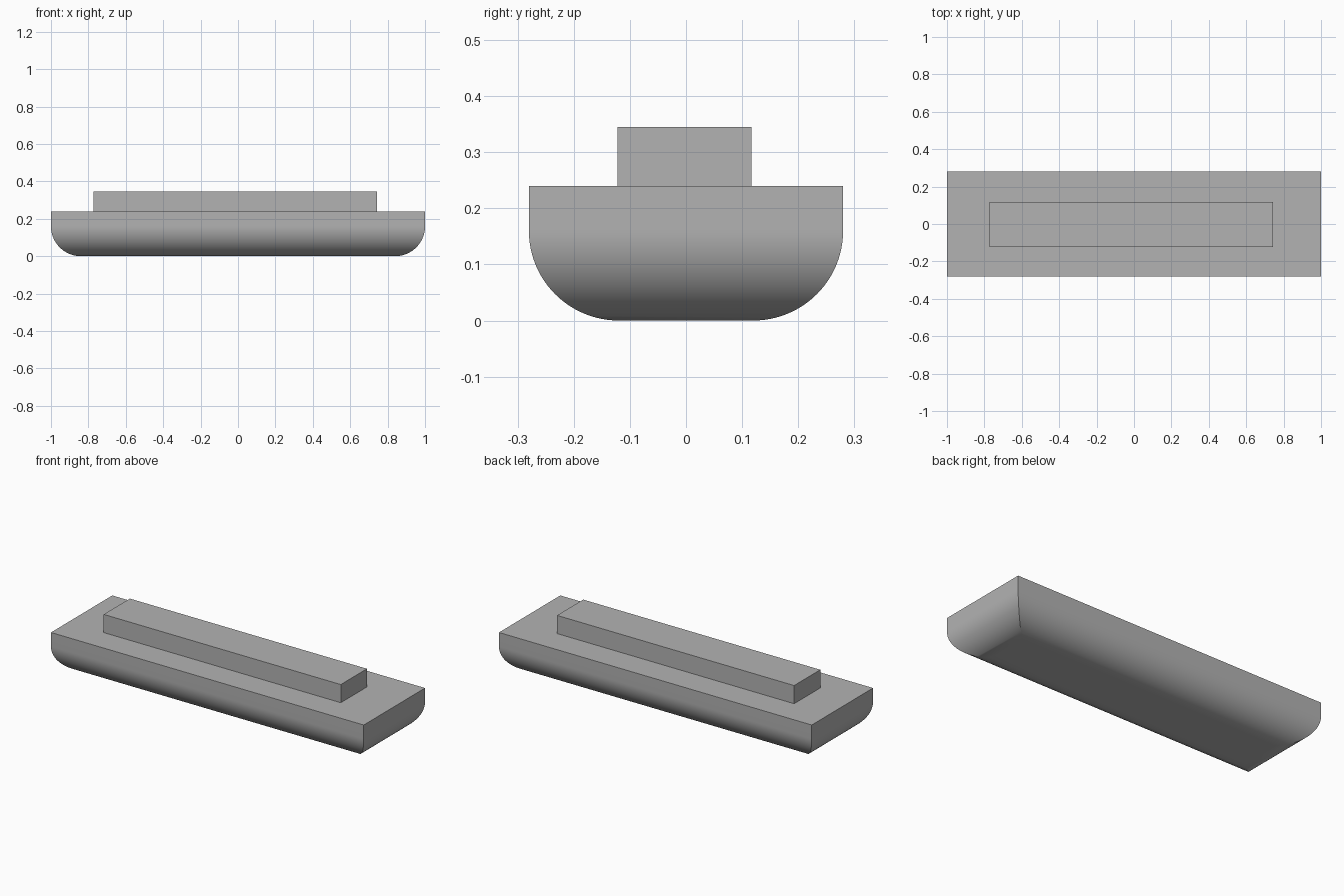
import bpy, bmesh, math

cube = bpy.data.objects.get("Cube")
if cube:
    bpy.data.objects.remove(cube, do_unlink=True)

# One plain grey for everything
grey = bpy.data.materials.new("grey")
grey.use_nodes = True
colour = (0.45, 0.45, 0.45, 1)
grey.diffuse_color = colour
grey.node_tree.nodes["Principled BSDF"].inputs["Base Color"].default_value = colour


def add_object(name, bm):
    bmesh.ops.recalc_face_normals(bm, faces=bm.faces)
    mesh = bpy.data.meshes.new(name)
    bm.to_mesh(mesh)
    bm.free()
    mesh.materials.append(grey)
    obj = bpy.data.objects.new(name, mesh)
    bpy.context.collection.objects.link(obj)
    return obj


def rectangle(bm, half_x, half_y, z):
    corners = ((-1, -1), (1, -1), (1, 1), (-1, 1))
    return [bm.verts.new((sx * half_x, sy * half_y, z)) for sx, sy in corners]


# Hull: stacked rectangles following a quarter-round bilge, mitred at the corners
HALF_LENGTH, HALF_WIDTH, DECK, RADIUS, STEPS = 1.0, 0.28, 0.24, 0.16, 24
bm = bmesh.new()
rings = [rectangle(bm, HALF_LENGTH, HALF_WIDTH, DECK)]
for i in range(STEPS + 1):
    angle = math.pi / 2 * i / STEPS
    inset = RADIUS * (1 - math.cos(angle))
    rings.append(rectangle(bm, HALF_LENGTH - inset, HALF_WIDTH - inset,
                           RADIUS * (1 - math.sin(angle))))
bm.faces.new(rings[0])
bm.faces.new(rings[-1])
for upper, lower in zip(rings, rings[1:]):
    for k in range(4):
        n = (k + 1) % 4
        bm.faces.new((upper[k], upper[n], lower[n], lower[k]))
hull = add_object("hull", bm)

# Smooth round bilge, crisp deck edge and corners
bpy.ops.object.select_all(action="DESELECT")
hull.select_set(True)
bpy.context.view_layer.objects.active = hull
bpy.ops.object.shade_smooth_by_angle(angle=math.radians(20))

# Cabin: long low block standing on the deck, slightly off centre
bm = bmesh.new()
bmesh.ops.create_cube(bm, size=1)
cabin = add_object("cabin", bm)
cabin.scale = (1.516, 0.239, 0.105)
cabin.location = (-0.015, -0.003, DECK + 0.0525)
